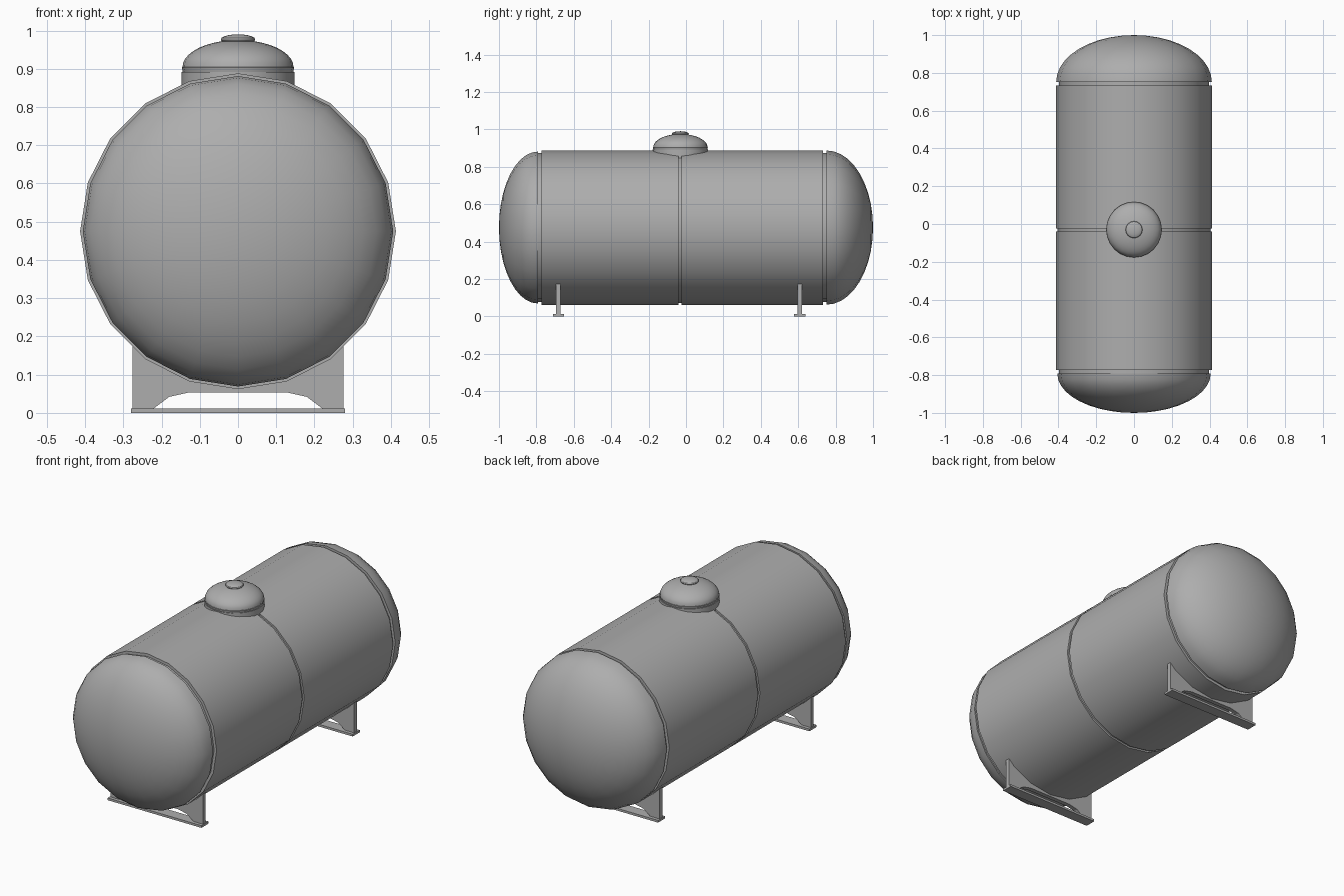
import bpy, bmesh, math
from mathutils import Vector

cube = bpy.data.objects.get("Cube")
if cube:
    bpy.data.objects.remove(cube, do_unlink=True)

# Single painted steel colour
steel = bpy.data.materials.new("grey_steel")
steel.use_nodes = True
COLOUR = (0.42, 0.42, 0.42, 1)
steel.diffuse_color = COLOUR
steel.node_tree.nodes["Principled BSDF"].inputs["Base Color"].default_value = COLOUR

R, AXIS_Z, HATCH_Y = 0.413, 0.475, -0.03


def finish(name, bm, location, smooth=True):
    bmesh.ops.recalc_face_normals(bm, faces=bm.faces)
    mesh = bpy.data.meshes.new(name)
    bm.to_mesh(mesh)
    bm.free()
    mesh.materials.append(steel)
    obj = bpy.data.objects.new(name, mesh)
    bpy.context.collection.objects.link(obj)
    obj.location = location
    if smooth:
        bpy.ops.object.select_all(action='DESELECT')
        obj.select_set(True)
        bpy.context.view_layer.objects.active = obj
        bpy.ops.object.shade_smooth_by_angle(angle=math.radians(30))
    return obj


def revolve(name, profile, axis, sides, location):
    """Spin (radius, height) points about the y or z axis."""
    bm = bmesh.new()
    axis = Vector(axis)
    verts = [bm.verts.new(Vector((r, 0, 0)) + axis * h) for r, h in profile]
    edges = [bm.edges.new(pair) for pair in zip(verts, verts[1:])]
    bmesh.ops.spin(bm, geom=verts + edges, cent=(0, 0, 0), axis=axis,
                   angle=2 * math.pi, steps=sides)
    bmesh.ops.remove_doubles(bm, verts=bm.verts, dist=0.0001)
    return finish(name, bm, location)


def dome(radius, base, tip, steps=10):
    """Elliptical quarter profile from its rim to its tip."""
    return [(radius * math.cos(i / steps * math.pi / 2),
             base + (tip - base) * math.sin(i / steps * math.pi / 2))
            for i in range(steps)] + [(0, tip)]


def groove(y, depth, half=0.01):
    return [(R, y - half), (R - depth, y - half),
            (R - depth, y + half), (R, y + half)]


# Tank shell: domed ends with weld grooves between the shell sections
front_seam = groove(-0.782, 0.015)
front_seam[0] = (0.406, front_seam[0][1])
shell = (dome(0.406, -0.792, -1.0)[::-1] + front_seam[1:]
         + groove(-0.033, 0.009, 0.008)
         + groove(0.742, 0.015)[:3] + dome(0.412, 0.752, 1.0))
revolve("tank_shell", shell, (0, 1, 0), 20, (0, 0, AXIS_Z))

# Hatch: neck, domed lid and cap button
hatch = (0, HATCH_Y, 0)
revolve("hatch_neck", [(0, 0.78), (0.148, 0.78), (0.148, 0.891), (0, 0.891)],
        (0, 0, 1), 24, hatch)
revolve("hatch_lid", [(0, 0.885), (0.143, 0.885), (0.147, 0.903)]
        + dome(0.145, 0.905, 0.975), (0, 0, 1), 24, hatch)
revolve("hatch_button", [(0, 0.96), (0.038, 0.965), (0.045, 0.975)]
        + dome(0.045, 0.977, 0.99, 5), (0, 0, 1), 16, hatch)


# Saddle supports: arched web plate standing on a flat foot
def web_plate(name, y, thickness=0.024):
    right_arch = [(0.13, 0.053), (0.18, 0.042), (0.22, 0.012)]
    side = right_arch + [(0.276, 0.012), (0.276, 0.18)]
    rim = R - 0.012
    cradle = [(rim * math.sin(a), AXIS_Z - rim * math.cos(a))
              for a in (math.radians(d) for d in range(36, -37, -9))]
    outline = side + cradle + [(-x, z) for x, z in reversed(side)]
    bm = bmesh.new()
    face = bm.faces.new([bm.verts.new((x, -thickness / 2, z)) for x, z in outline])
    out = bmesh.ops.extrude_face_region(bm, geom=[face])
    moved = [v for v in out["geom"] if isinstance(v, bmesh.types.BMVert)]
    bmesh.ops.translate(bm, verts=moved, vec=(0, thickness, 0))
    bmesh.ops.triangulate(bm, faces=[f for f in bm.faces if len(f.verts) > 4])
    finish(name, bm, (0, y, 0), smooth=False)


def foot(name, y):
    bm = bmesh.new()
    bmesh.ops.create_cube(bm, size=1)
    bmesh.ops.scale(bm, vec=(0.56, 0.06, 0.012), verts=bm.verts)
    finish(name, bm, (0, y, 0.006), smooth=False)


for end, y in (("front", -0.682), ("back", 0.608)):
    web_plate(end + "_support_web", y)
    foot(end + "_support_foot", y)
